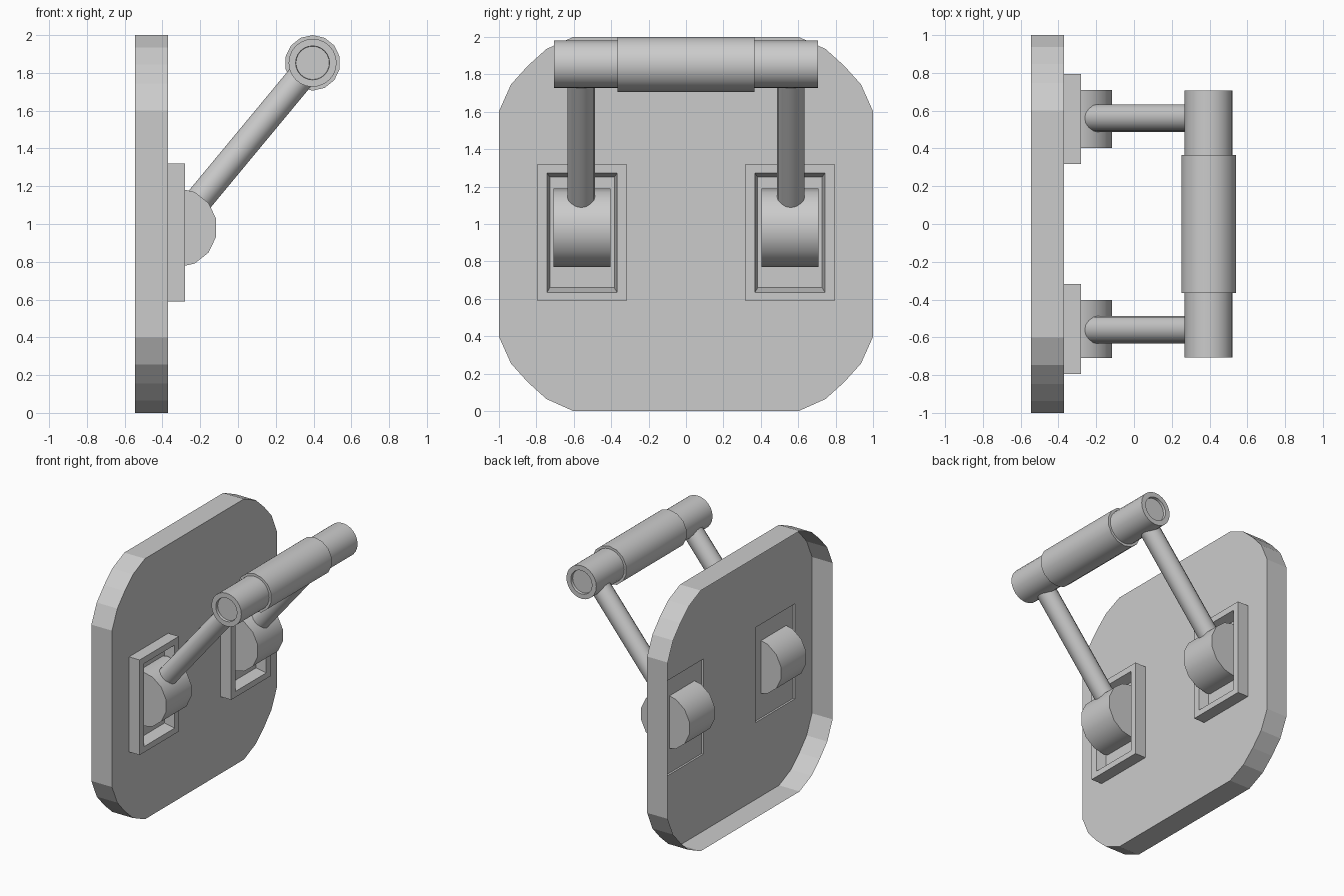
import bpy, bmesh, math
from mathutils import Vector

if "Cube" in bpy.data.objects:
    bpy.data.objects.remove(bpy.data.objects["Cube"])

def finish(name, bm, smooth=False):
    bmesh.ops.recalc_face_normals(bm, faces=bm.faces[:])
    me = bpy.data.meshes.new(name)
    bm.to_mesh(me)
    bm.free()
    ob = bpy.data.objects.new(name, me)
    bpy.context.collection.objects.link(ob)
    if smooth:
        bpy.ops.object.select_all(action='DESELECT')
        ob.select_set(True)
        bpy.context.view_layer.objects.active = ob
        bpy.ops.object.shade_smooth_by_angle(angle=math.radians(40))
    return ob

def ring(bm, pts):
    return [bm.verts.new(p) for p in pts]

def bridge(bm, a, b):
    n = len(a)
    for i in range(n):
        bm.faces.new((a[i], a[(i + 1) % n], b[(i + 1) % n], b[i]))

def rect(x, cy, hy, z0, z1):
    return [(x, cy - hy, z0), (x, cy + hy, z0), (x, cy + hy, z1), (x, cy - hy, z1)]

def lathe(name, origin, axis, ref, profile, sides):
    """Turned part: profile is (distance along axis, radius)."""
    o, a, u = Vector(origin), Vector(axis).normalized(), Vector(ref).normalized()
    v = a.cross(u)
    bm = bmesh.new()
    rings = []
    for d, r in profile:
        rings.append(ring(bm, [o + a * d + (u * math.cos(t) + v * math.sin(t)) * r
                               for t in (2 * math.pi * i / sides for i in range(sides))]))
    for p, q in zip(rings, rings[1:]):
        bridge(bm, p, q)
    bm.faces.new(rings[0])
    bm.faces.new(rings[-1])
    return finish(name, bm, True)

BACK, FACE, FRONT, FLOOR = -0.545, -0.37, -0.28, -0.355
CY, Z0, Z1 = 0.555, 0.59, 1.32

# Plate: rounded square tray, open at the back, with two mounting openings
corner = [(1, 0.6), (0.935, 0.745), (0.845, 0.845), (0.745, 0.935), (0.6, 1)]
outline = (corner + [(-y, z) for y, z in reversed(corner)]
           + [(-y, -z) for y, z in corner] + [(y, -z) for y, z in reversed(corner)])
bm = bmesh.new()
front = ring(bm, [(FACE, y, z + 1) for y, z in outline])
back = ring(bm, [(BACK, y, z + 1) for y, z in outline])
bridge(bm, front, back)
loops = [front] + [ring(bm, rect(FACE, s * CY, 0.2375, Z0, Z1)) for s in (1, -1)]
edges = []
for lp in loops:
    for i in range(len(lp)):
        pair = (lp[i], lp[(i + 1) % len(lp)])
        edges.append(bm.edges.get(pair) or bm.edges.new(pair))
bmesh.ops.triangle_fill(bm, use_beauty=True, use_dissolve=False, edges=edges, normal=(1, 0, 0))
bmesh.ops.recalc_face_normals(bm, faces=bm.faces[:])
finish("back_plate", bm)

arm_start, grip = Vector((-0.215, 0, 1.117)), Vector((0.395, 0, 1.853))
for s, side in ((1, "left"), (-1, "right")):
    c = s * CY
    # Raised mounting frame with a tapered recess
    bm = bmesh.new()
    steps = [rect(FLOOR, c, 0.2375, Z0, Z1), rect(FACE, c, 0.2375, Z0, Z1),
             rect(FRONT, c, 0.2375, Z0, Z1), rect(FRONT, c, 0.187, 0.635, 1.272),
             rect(FLOOR, c, 0.172, 0.66, 1.25)]
    r = [ring(bm, p) for p in steps]
    bridge(bm, r[1], r[2])
    bridge(bm, r[2], r[3])
    bridge(bm, r[3], r[4])
    bm.faces.new(r[4])
    bridge(bm, r[0], r[4])
    finish(side + "_frame", bm)
    # Pivot drum
    lathe(side + "_pivot", (-0.32, c, 0.98), (0, 1, 0), (0, 0, 1),
          [(-0.153, 0.21), (0.153, 0.21)], 14)
    # Arm
    d = grip - arm_start
    off = Vector((0, s * 0.56, 0))
    lathe(side + "_arm", arm_start + off, d, (0, 1, 0), [(0, 0.073), (d.length, 0.073)], 16)

# Handle bar with recessed ends, and its thicker grip sleeve
lathe("handle_bar", grip, (0, 1, 0), (0, 0, 1),
      [(-0.685, 0.088), (-0.705, 0.09), (-0.705, 0.127),
       (0.705, 0.127), (0.705, 0.09), (0.685, 0.088)], 24)
lathe("grip_sleeve", grip, (0, 1, 0), (0, 0, 1), [(-0.366, 0.147), (0.366, 0.147)], 14)
